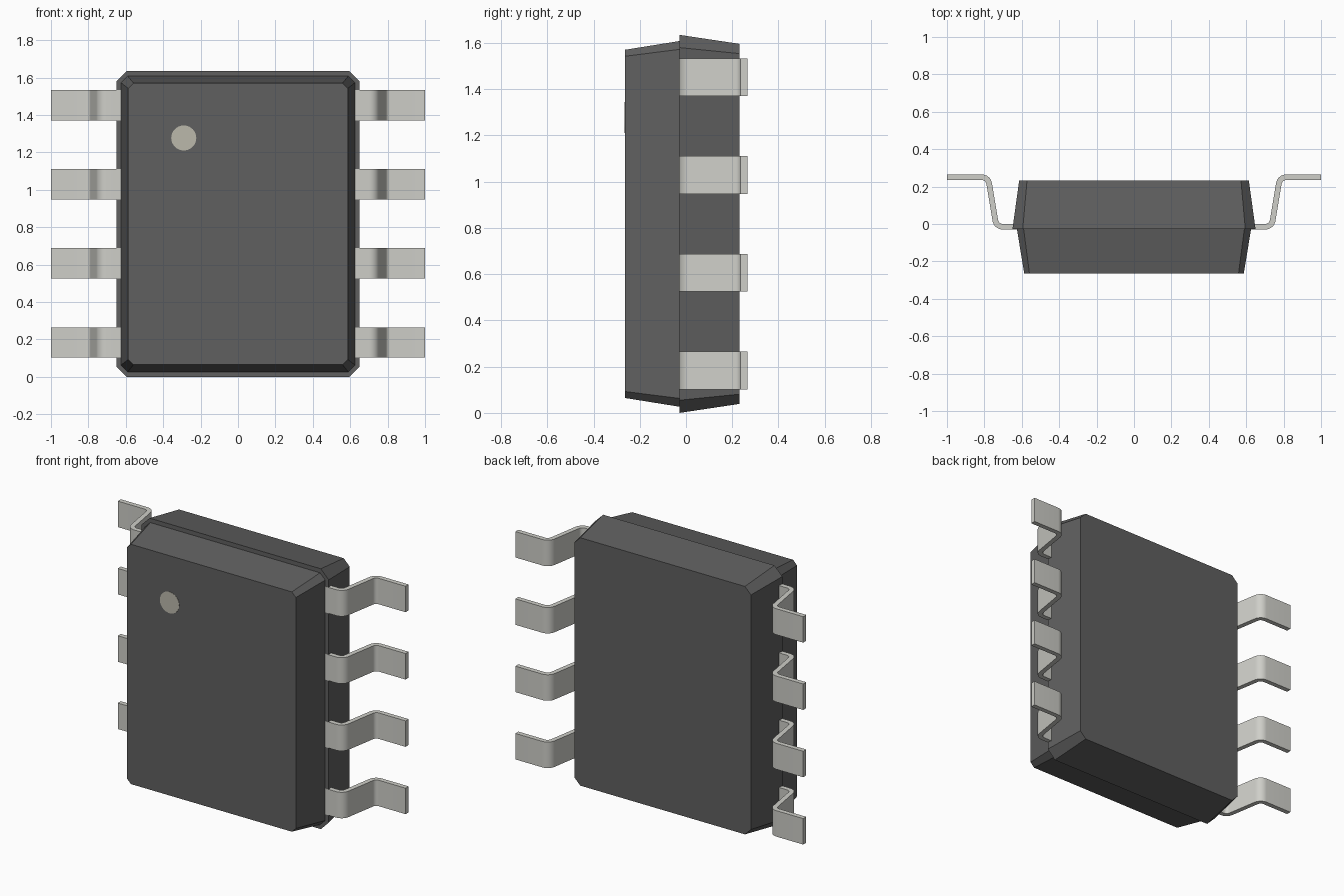
import bpy, bmesh, math
from mathutils import Vector, Matrix

if "Cube" in bpy.data.objects:
    bpy.data.objects.remove(bpy.data.objects["Cube"])

ZC = 0.8175  # mid height of the package


def material(name, rgb):
    m = bpy.data.materials.new(name)
    m.diffuse_color = (*rgb, 1)
    m.use_nodes = True
    m.node_tree.nodes["Principled BSDF"].inputs["Base Color"].default_value = m.diffuse_color
    return m


DARK = material("dark_plastic", (0.115, 0.115, 0.115))
METAL = material("metal", (0.62, 0.62, 0.58))
MARK = material("mark_paint", (0.50, 0.48, 0.41))


def loft(name, rings, mat):
    """Closed solid through equal-length rings of points."""
    bm = bmesh.new()
    loops = [[bm.verts.new(p) for p in r] for r in rings]
    n = len(loops[0])
    for a, b in zip(loops, loops[1:]):
        for i in range(n):
            j = (i + 1) % n
            bm.faces.new((a[i], a[j], b[j], b[i]))
    bm.faces.new(loops[0])
    bm.faces.new(loops[-1])
    bmesh.ops.recalc_face_normals(bm, faces=bm.faces)
    me = bpy.data.meshes.new(name)
    bm.to_mesh(me)
    bm.free()
    me.materials.append(mat)
    ob = bpy.data.objects.new(name, me)
    bpy.context.collection.objects.link(ob)
    return ob


def octagon(y, w, h, c):
    """Chamfered rectangle with half sizes w, h and corner cut c."""
    pts = [(w, h - c), (w - c, h), (c - w, h), (-w, h - c),
           (-w, c - h), (c - w, -h), (w - c, -h), (w, c - h)]
    return [(x, y, ZC + z) for x, z in pts]


def fillet(p0, p, p1, r, n=8):
    """Rounded corner at p as (position, normal) pairs."""
    p0, p, p1 = Vector(p0), Vector(p), Vector(p1)
    d0, d1 = (p - p0).normalized(), (p1 - p).normalized()
    turn = d0.angle_signed(d1)  # clockwise positive
    s = -1 if turn > 0 else 1
    left = Vector((-d0.y, d0.x))
    centre = p - d0 * r * math.tan(abs(turn) / 2) + left * s * r
    out = []
    for i in range(n + 1):
        nrm = Matrix.Rotation(-turn * i / n, 2) @ left
        out.append((centre - nrm * s * r, nrm))
    return out


# Body: tapered back half, slightly smaller tapered front half
loft("body_back", [octagon(-0.028, 0.65, 0.8175, 0.055),
                   octagon(0.232, 0.614, 0.7785, 0.042)], DARK)
loft("body_front", [octagon(-0.027, 0.626, 0.791, 0.036),
                    octagon(-0.264, 0.587, 0.753, 0.028)], DARK)

# Pin one mark
dot = [[(-0.29 + 0.067 * math.cos(a), y, 1.277 + 0.067 * math.sin(a))
        for a in (math.tau * i / 48 for i in range(48))]
       for y in (-0.26, -0.2655)]
loft("pin_one_mark", dot, MARK)

# Gull-wing leads: bent strip profile, four per side
T, HALF, PITCH = 0.015, 0.0815, 0.4227
path = [(0.60, -0.0145), (0.736, -0.0145), (0.780, 0.25), (1.0, 0.25)]
up = Vector((0, 1))
line = [(Vector(path[0]), up)]
line += fillet(*path[:3], 0.04) + fillet(*path[1:], 0.04)
line.append((Vector(path[3]), up))
outline = [p + n * T for p, n in line] + [p - n * T for p, n in reversed(line)]

for side, label in ((1, "right"), (-1, "left")):
    for k in range(4):
        z = ZC + (k - 1.5) * PITCH
        lead = loft(f"lead_{label}_{k + 1}",
                    [[(side * p.x, p.y, z + dz) for p in outline]
                     for dz in (-HALF, HALF)], METAL)
        bpy.ops.object.select_all(action='DESELECT')
        lead.select_set(True)
        bpy.context.view_layer.objects.active = lead
        bpy.ops.object.shade_smooth_by_angle(angle=math.radians(30))
